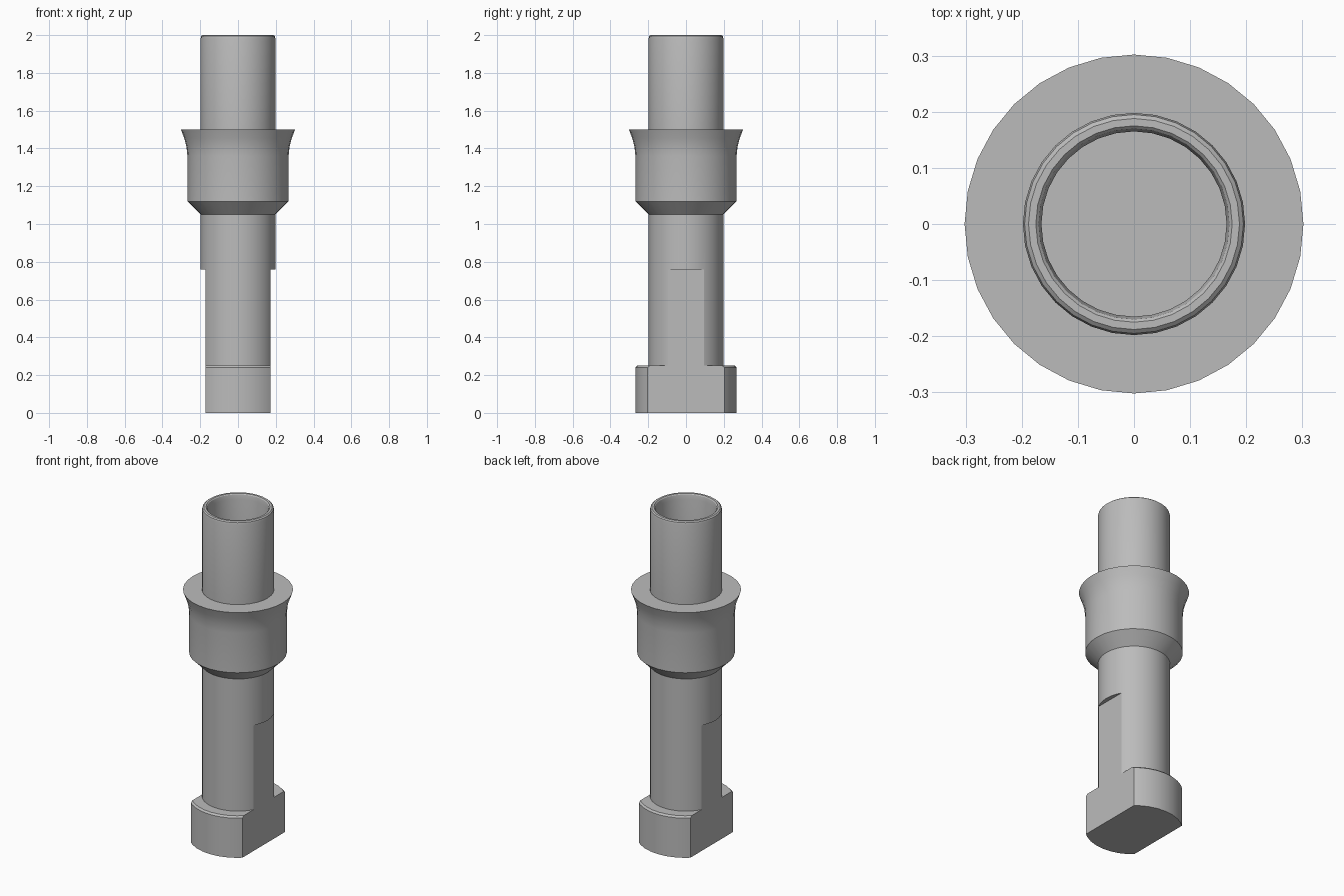
import bpy
import bmesh
import math
from mathutils import Matrix

cube = bpy.data.objects.get("Cube")
if cube:
    bpy.data.objects.remove(cube, do_unlink=True)

SIDES = 32
FLAT_X = 0.172
FLAT_TOP = 0.76

steel = bpy.data.materials.new("machined_grey")
steel.use_nodes = True
grey = (0.5, 0.5, 0.5, 1)
steel.diffuse_color = grey
steel.node_tree.nodes["Principled BSDF"].inputs["Base Color"].default_value = grey


def add_object(name, bm):
    bmesh.ops.recalc_face_normals(bm, faces=bm.faces)
    mesh = bpy.data.meshes.new(name)
    bm.to_mesh(mesh)
    bm.free()
    mesh.materials.append(steel)
    obj = bpy.data.objects.new(name, mesh)
    bpy.context.collection.objects.link(obj)
    return obj


def lathe(name, profile):
    """Turn a (radius, height) profile around z."""
    bm = bmesh.new()
    verts = [bm.verts.new((r, 0, z)) for r, z in profile]
    edges = [bm.edges.new(pair) for pair in zip(verts, verts[1:])]
    bmesh.ops.spin(bm, geom=verts + edges, axis=(0, 0, 1), cent=(0, 0, 0),
                   steps=SIDES, angle=math.tau)
    bmesh.ops.remove_doubles(bm, verts=bm.verts, dist=0.0001)
    return add_object(name, bm)


# Turned sections from the foot up to the bored sleeve
foot = [(0, 0), (0.268, 0), (0.268, 0.24), (0.258, 0.25), (0.198, 0.25)]
collar = [(0.198, 1.05), (0.268, 1.12), (0.268, 1.36),
          (0.273, 1.41), (0.285, 1.455), (0.302, 1.5)]
sleeve = [(0.198, 1.5), (0.198, 1.982), (0.195, 1.994), (0.188, 2.0)]
bore = [(0.175, 2.0), (0.17, 1.995), (0.165, 1.97), (0.165, 1.5), (0, 1.5)]
body = lathe("turned_body", foot + collar + sleeve + bore)

# Two parallel wrench flats milled across the foot and lower shaft
for side, label in ((1, "left"), (-1, "right")):
    bm = bmesh.new()
    height = FLAT_TOP + 0.2
    bmesh.ops.create_cube(bm, size=1, matrix=Matrix.Translation(
        (side * (FLAT_X + 0.2), 0, FLAT_TOP - height / 2))
        @ Matrix.Diagonal((0.4, 1, height, 1)))
    cutter = add_object(label + "_flat_cutter", bm)
    cutter.hide_render = True
    cut = body.modifiers.new(label + "_flat", 'BOOLEAN')
    cut.operation = 'DIFFERENCE'
    cut.solver = 'EXACT'
    cut.object = cutter
    bpy.ops.object.select_all(action='DESELECT')
    body.select_set(True)
    bpy.context.view_layer.objects.active = body
    bpy.ops.object.modifier_apply(modifier=cut.name)
    bpy.data.objects.remove(cutter, do_unlink=True)

# Smooth round walls with crisp machined edges
bpy.ops.object.shade_smooth_by_angle(angle=math.radians(28))
